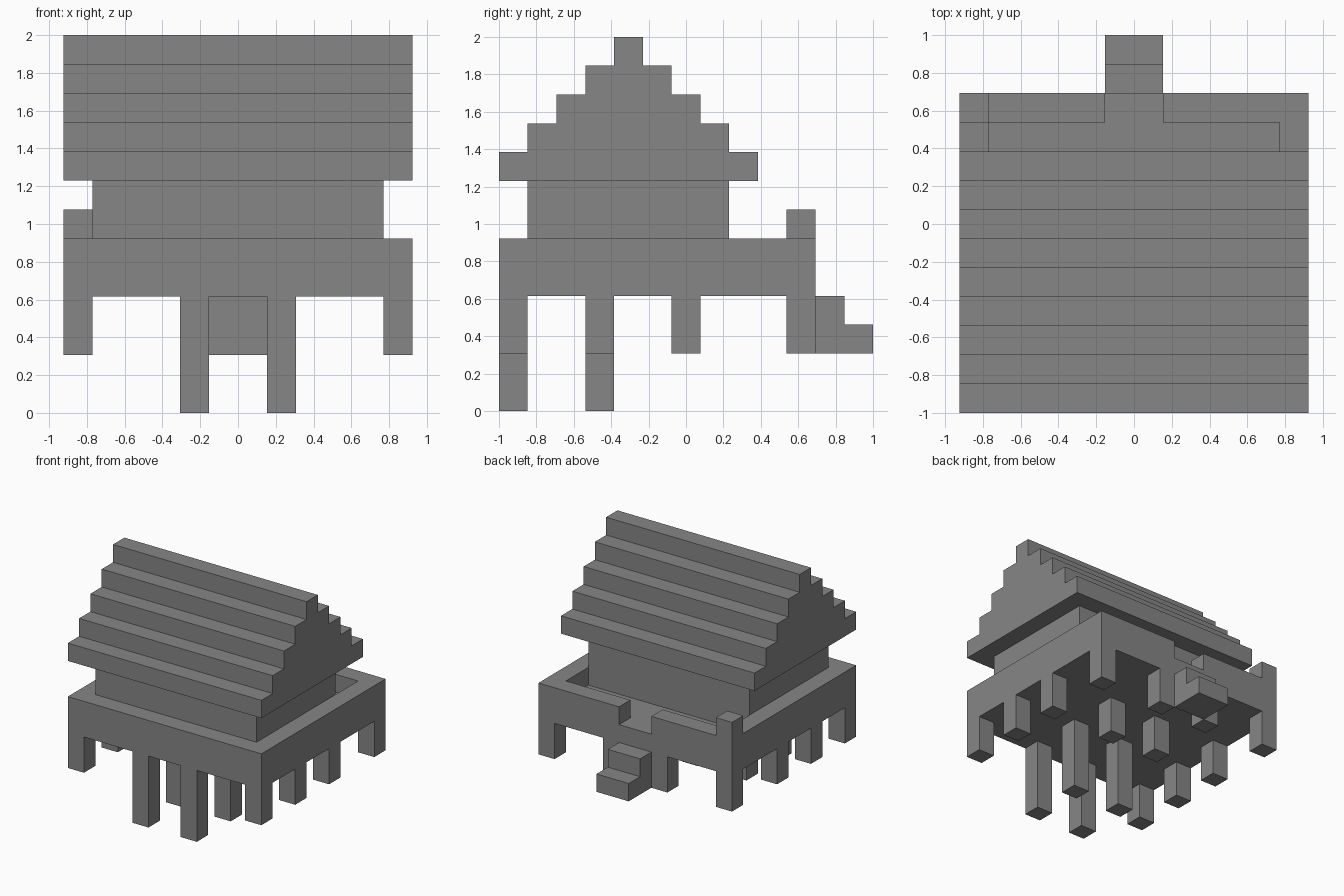
import bpy
import bmesh
from mathutils import Vector

U = 2 / 13                       # size of one block
ORIGIN = Vector((6, 6.5, 0))     # block coordinates of the ground centre

cube = bpy.data.objects.get("Cube")
if cube:
    bpy.data.objects.remove(cube, do_unlink=True)

GREY = (0.24, 0.24, 0.24, 1)
grey = bpy.data.materials.new("plain grey")
grey.use_nodes = True
grey.diffuse_color = GREY
grey.node_tree.nodes["Principled BSDF"].inputs["Base Color"].default_value = GREY


def prism(name, outline, direction):
    """Extrude a flat outline, given in block units, along a direction."""
    bm = bmesh.new()
    face = bm.faces.new([bm.verts.new((Vector(p) - ORIGIN) * U) for p in outline])
    moved = bmesh.ops.extrude_face_region(bm, geom=[face], use_keep_orig=True)
    verts = [v for v in moved["geom"] if isinstance(v, bmesh.types.BMVert)]
    bmesh.ops.translate(bm, verts=verts, vec=Vector(direction) * U)
    bmesh.ops.recalc_face_normals(bm, faces=bm.faces)
    mesh = bpy.data.meshes.new(name)
    bm.to_mesh(mesh)
    bm.free()
    mesh.materials.append(grey)
    obj = bpy.data.objects.new(name, mesh)
    bpy.context.collection.objects.link(obj)
    return obj


def block(name, x, y, z):
    """Box from (low, high) block ranges."""
    base = [(x[0], y[0], z[0]), (x[1], y[0], z[0]), (x[1], y[1], z[0]), (x[0], y[1], z[0])]
    return prism(name, base, (0, 0, z[1] - z[0]))


# Deck with a sunken back porch and an opening in its railing
deck = block("deck", (0, 12), (0, 11), (4, 6))
porch = [(1, 8), (11, 8), (11, 10), (7, 10), (7, 12), (5, 12), (5, 10), (1, 10)]
cutter = prism("porch_cutter", [(x, y, 5) for x, y in porch], (0, 0, 2))
cutter.hide_render = True
cut = deck.modifiers.new("porch", 'BOOLEAN')
cut.operation = 'DIFFERENCE'
cut.solver = 'EXACT'
cut.object = cutter
bpy.context.view_layer.objects.active = deck
bpy.ops.object.modifier_apply(modifier=cut.name)
bpy.data.objects.remove(cutter, do_unlink=True)

# House walls
block("walls", (1, 11), (1, 8), (6, 8))

# Stepped gable roof, one profile along the ridge
rise, fall = [], []
for i in range(5):
    rise += [(0, i, 8 + i), (0, i, 9 + i)]
    fall += [(0, 9 - i, 8 + i), (0, 9 - i, 9 + i)]
prism("roof", rise + fall[::-1], (12, 0, 0))

# Grid of stilts; the front middle ones reach the ground
for x in (0, 4, 7, 11):
    for y in (0, 3, 6, 10):
        tall = x in (4, 7) and y < 6
        block("long_stilt" if tall else "short_stilt",
              (x, x + 1), (y, y + 1), (0 if tall else 2, 4))

# Raised post on the back right corner
block("corner_post", (0, 1), (10, 11), (6, 7))

# Back steps
steps = [(11, 2), (13, 2), (13, 3), (12, 3), (12, 4), (11, 4)]
prism("back_steps", [(5, y, z) for y, z in steps], (2, 0, 0))
